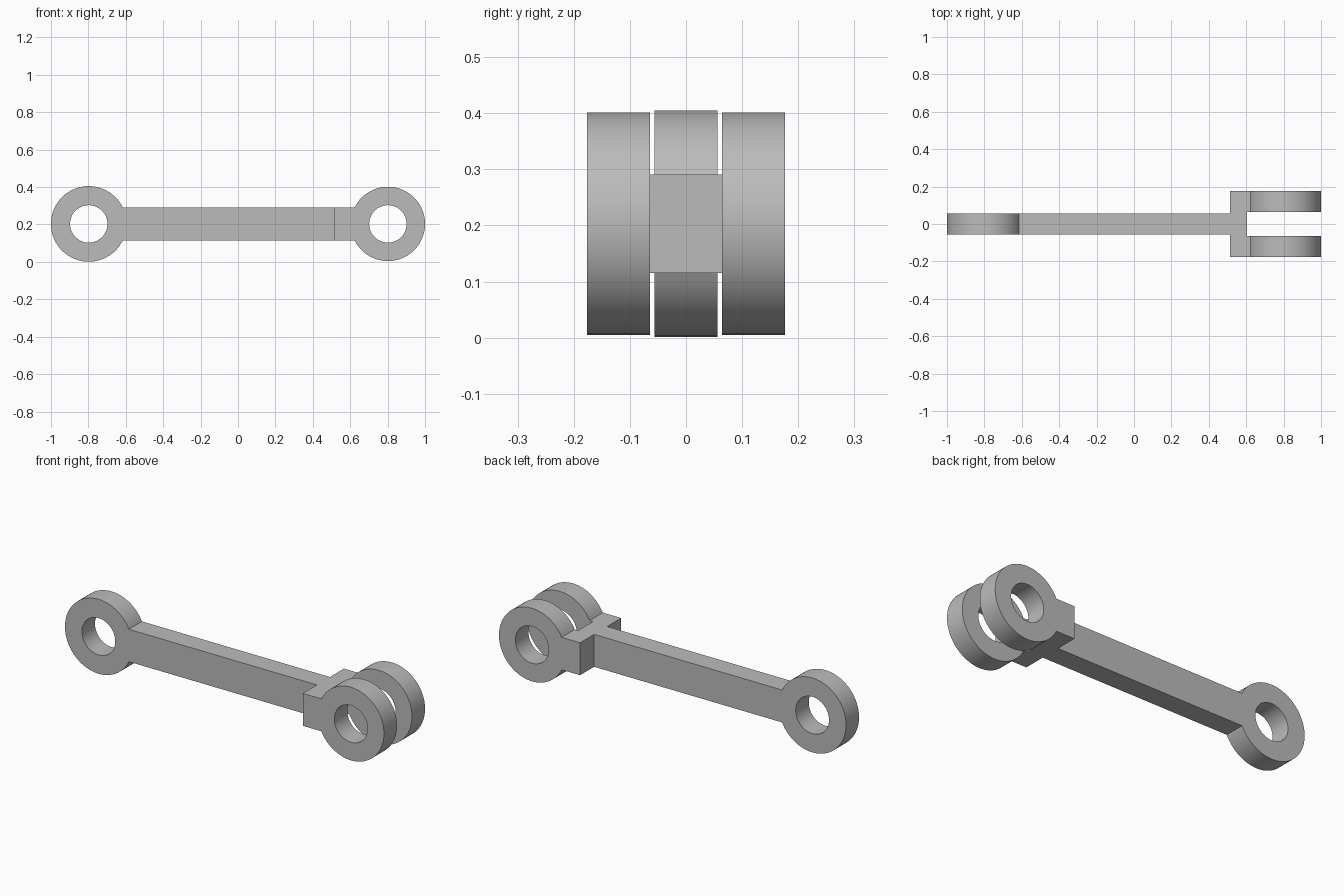
import bpy, bmesh
from math import asin, cos, sin, pi, radians

if "Cube" in bpy.data.objects:
    bpy.data.objects.remove(bpy.data.objects["Cube"])

MID_Z = 0.203        # height of the rod axis
HALF_H = 0.088       # half height of the bar
HOLE = 0.1           # pin hole radius
SHOULDER = 0.513     # where the bar meets the fork
FLOOR = 0.603        # bottom of the fork slot

grey = bpy.data.materials.new("plain grey")
grey.use_nodes = True
colour = (0.5, 0.5, 0.5, 1)
grey.diffuse_color = colour
grey.node_tree.nodes["Principled BSDF"].inputs["Base Color"].default_value = colour


def finish(name, bm):
    bmesh.ops.recalc_face_normals(bm, faces=bm.faces)
    mesh = bpy.data.meshes.new(name)
    bm.to_mesh(mesh)
    bm.free()
    mesh.materials.append(grey)
    obj = bpy.data.objects.new(name, mesh)
    bpy.context.collection.objects.link(obj)
    bpy.ops.object.select_all(action="DESELECT")
    obj.select_set(True)
    bpy.context.view_layer.objects.active = obj
    bpy.ops.object.shade_smooth_by_angle(angle=radians(30))
    return obj


def eye_with_arm(name, cx, radius, arm_end, y0, y1):
    """Flat ring with a straight arm reaching arm_end, extruded from y0 to y1."""
    bm = bmesh.new()
    side = 1 if arm_end > cx else -1
    neck, neck_steps, rim_steps = asin(HALF_H / radius), 12, 72
    # Angles measured from the arm direction: first the neck, then the rim
    angles = [-neck + 2 * neck * i / neck_steps for i in range(neck_steps)]
    angles += [neck + (2 * pi - 2 * neck) * i / rim_steps for i in range(rim_steps)]

    def circle(r):
        return [bm.verts.new((cx + side * r * cos(a), y0, MID_Z + r * sin(a))) for a in angles]

    outer, inner = circle(radius), circle(HOLE)
    n = len(angles)
    for i in range(n):
        j = (i + 1) % n
        bm.faces.new((outer[i], outer[j], inner[j], inner[i]))
    tip = [bm.verts.new((arm_end, y0, MID_Z + s * HALF_H)) for s in (1, -1)]
    bm.faces.new(outer[:neck_steps + 1] + tip)
    # Thicken the flat outline
    ext = bmesh.ops.extrude_face_region(bm, geom=bm.faces[:], use_keep_orig=True)
    moved = [v for v in ext["geom"] if isinstance(v, bmesh.types.BMVert)]
    bmesh.ops.translate(bm, verts=moved, vec=(0, y1 - y0, 0))
    return finish(name, bm)


# Single eye with the long bar
eye_with_arm("rod_bar_with_eye", -0.798, 0.202, SHOULDER, -0.056, 0.056)

# Two fork prongs
for name, s in (("fork_prong_front", -1), ("fork_prong_back", 1)):
    eye_with_arm(name, 0.8015, 0.1985, SHOULDER, s * 0.064, s * 0.176)

# Bridge block joining the prongs
bm = bmesh.new()
bmesh.ops.create_cube(bm, size=1)
bmesh.ops.scale(bm, verts=bm.verts, vec=(FLOOR - SHOULDER, 0.128, 2 * HALF_H))
bmesh.ops.translate(bm, verts=bm.verts, vec=((FLOOR + SHOULDER) / 2, 0, MID_Z))
finish("fork_bridge", bm)
